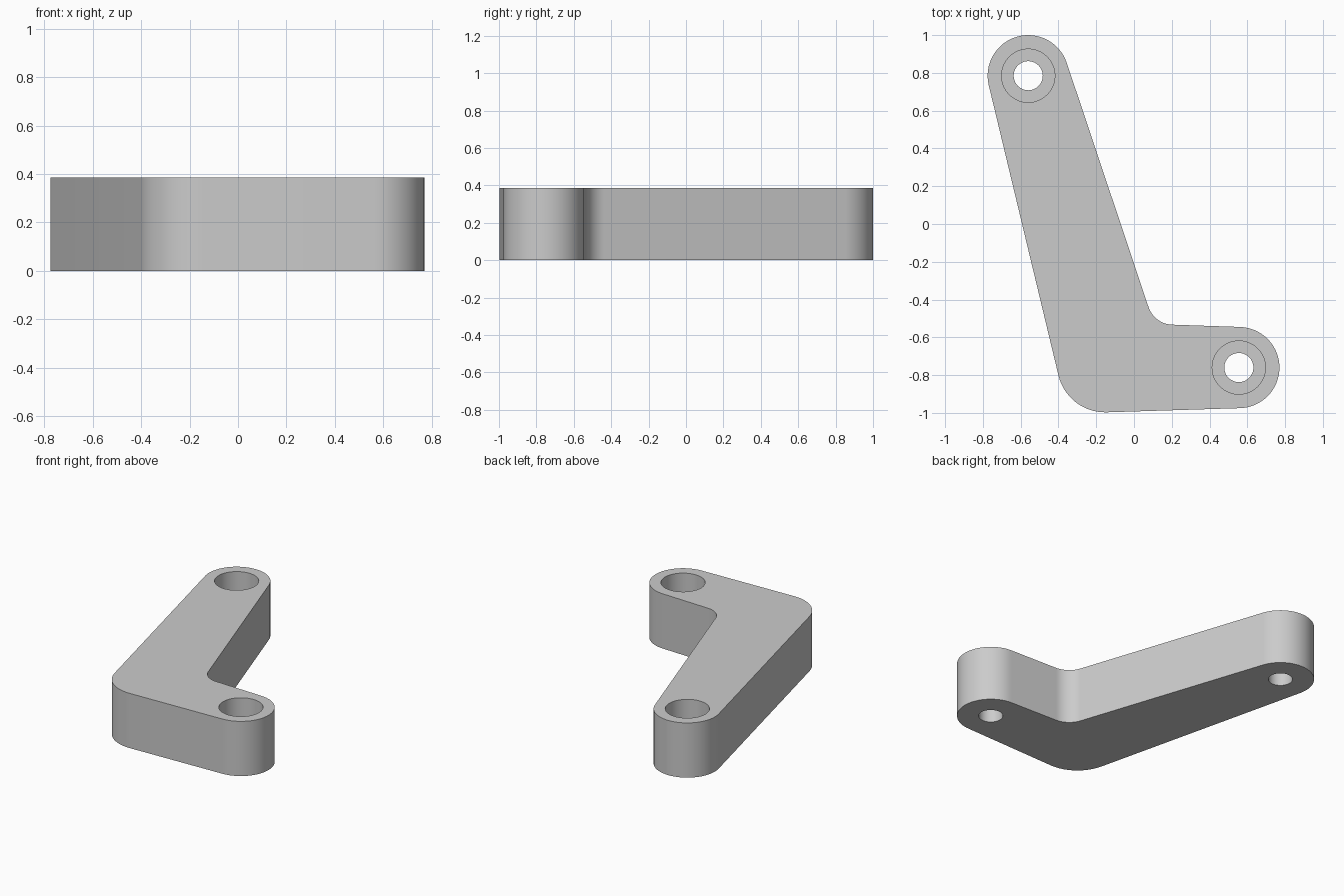
import bpy, bmesh
from math import atan2, acos, cos, sin, pi, hypot, ceil

if "Cube" in bpy.data.objects:
    bpy.data.objects.remove(bpy.data.objects["Cube"])

HEIGHT = 0.385
BORE_FLOOR = 0.21
TOP_END = (-0.56, 0.785, 0.215)
SIDE_END = (0.555, -0.76, 0.215)
CORNER = (-0.152, -0.742, 0.255)
FILLET = (0.206, -0.397, -0.136)   # negative radius: concave


def tangent_angle(a, b):
    """Outward normal angle of the line tangent to two signed circles."""
    dx, dy = b[0] - a[0], b[1] - a[1]
    return atan2(dy, dx) - acos((a[2] - b[2]) / hypot(dx, dy))


def rounded_outline(circles):
    """Counter-clockwise outline of arcs joined by tangent lines."""
    points = []
    for i, c in enumerate(circles):
        start = tangent_angle(circles[i - 1], c)
        end = tangent_angle(c, circles[(i + 1) % len(circles)])
        turn = (end - start + pi) % (2 * pi) - pi
        steps = ceil(abs(turn) / (pi / 32))
        for k in range(steps + 1):
            t = start + turn * k / steps
            points.append((c[0] + c[2] * cos(t), c[1] + c[2] * sin(t)))
    return points


def make_plate(name, outline, height):
    bm = bmesh.new()
    face = bm.faces.new([bm.verts.new((x, y, 0)) for x, y in outline])
    top = bmesh.ops.extrude_face_region(bm, geom=[face])["geom"]
    verts = [v for v in top if isinstance(v, bmesh.types.BMVert)]
    bmesh.ops.translate(bm, verts=verts, vec=(0, 0, height))
    bmesh.ops.recalc_face_normals(bm, faces=bm.faces)
    mesh = bpy.data.meshes.new(name)
    bm.to_mesh(mesh)
    bm.free()
    obj = bpy.data.objects.new(name, mesh)
    bpy.context.collection.objects.link(obj)
    return obj


def cut_cylinder(target, x, y, radius, low, high):
    bpy.ops.mesh.primitive_cylinder_add(
        vertices=64, radius=radius, depth=high - low,
        location=(x, y, (low + high) / 2))
    cutter = bpy.context.object
    cutter.hide_render = True
    bpy.context.view_layer.objects.active = target
    mod = target.modifiers.new("hole", "BOOLEAN")
    mod.operation = "DIFFERENCE"
    mod.solver = "EXACT"
    mod.object = cutter
    bpy.ops.object.modifier_apply(modifier=mod.name)
    bpy.data.objects.remove(cutter)


# Angled bracket body
bracket = make_plate("angled_bracket",
                     rounded_outline([TOP_END, CORNER, SIDE_END, FILLET]), HEIGHT)

# Counterbored bolt hole in each end
for x, y, _ in (TOP_END, SIDE_END):
    cut_cylinder(bracket, x, y, 0.141, BORE_FLOOR, HEIGHT + 0.1)
    cut_cylinder(bracket, x, y, 0.077, -0.1, HEIGHT)

# Grey finish
grey = bpy.data.materials.new("plain_grey")
grey.use_nodes = True
colour = (0.6, 0.6, 0.6, 1)
grey.diffuse_color = colour
grey.node_tree.nodes["Principled BSDF"].inputs["Base Color"].default_value = colour
bracket.data.materials.clear()
bracket.data.materials.append(grey)

bpy.ops.object.select_all(action="DESELECT")
bracket.select_set(True)
bpy.context.view_layer.objects.active = bracket
bpy.ops.object.shade_smooth_by_angle(angle=pi / 6)
